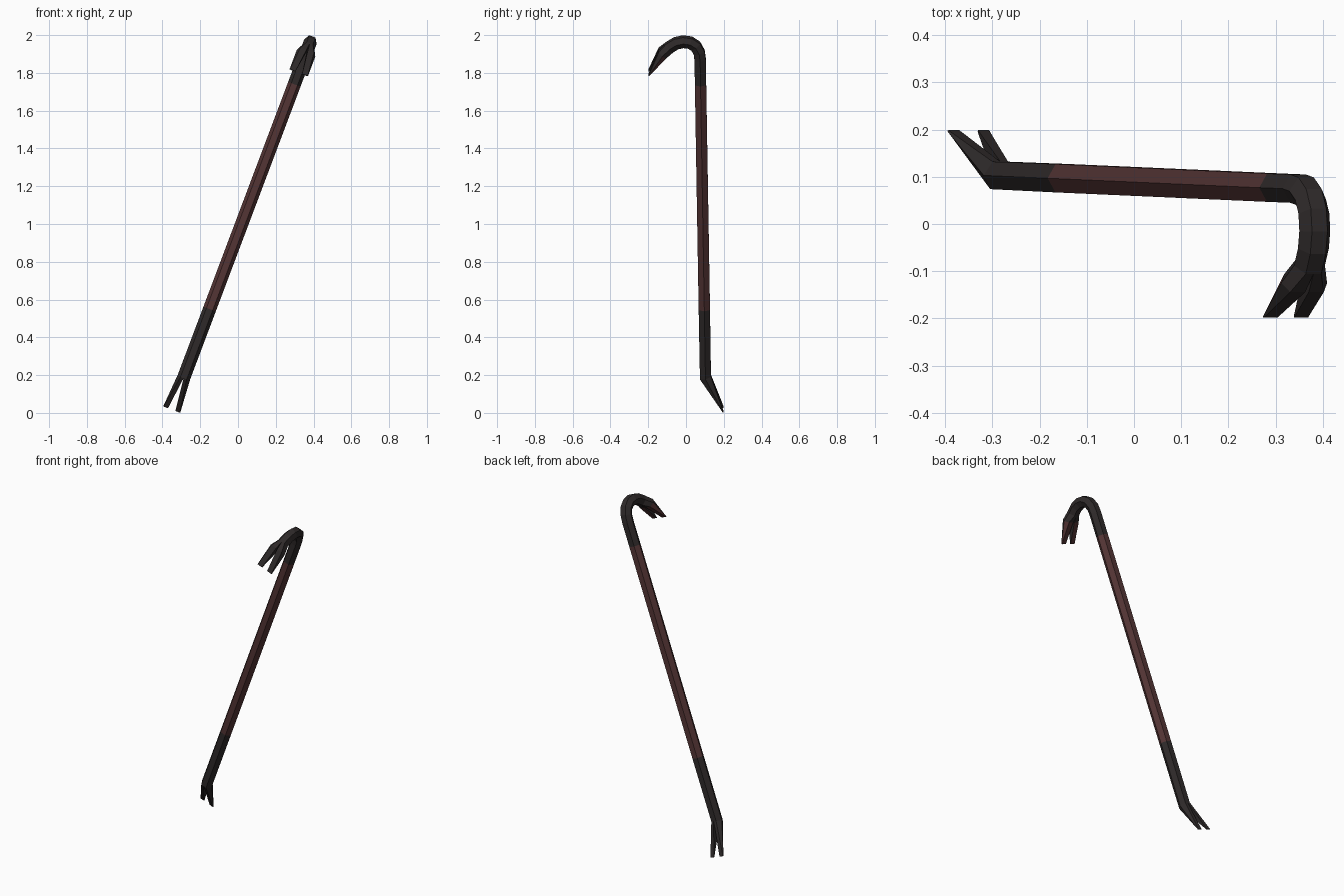
import bpy, bmesh
from mathutils import Vector

if "Cube" in bpy.data.objects:
    bpy.data.objects.remove(bpy.data.objects["Cube"])


def material(name, rgb):
    m = bpy.data.materials.new(name)
    m.diffuse_color = (*rgb, 1)
    m.use_nodes = True
    m.node_tree.nodes["Principled BSDF"].inputs["Base Color"].default_value = m.diffuse_color
    return m


steel = material("dark_steel", (0.028, 0.023, 0.023))
red = material("worn_red_paint", (0.088, 0.035, 0.035))

# The whole bar lies in one leaning plane; W is that plane's normal
W = Vector((-0.936, 0, 0.353))

# Centre line (y, z) from foot tip to hook tip
path = [(0.197, 0.018), (0.103, 0.19), (0.097, 0.55), (0.077, 1.74),
        (0.075, 1.87), (0.070, 1.908), (0.052, 1.941), (0.022, 1.960),
        (-0.015, 1.965), (-0.052, 1.957), (-0.088, 1.935),
        (-0.125, 1.905), (-0.197, 1.801)]
P = [Vector((-0.35 + 0.377 * (z - 0.02), y, z)) for y, z in path]


def normal(i):
    t = Vector()
    if i > 0:
        t += (P[i] - P[i - 1]).normalized()
    if i < len(P) - 1:
        t += (P[i + 1] - P[i]).normalized()
    return t.cross(W).normalized()


def ring(i, section):
    n = normal(i)
    return [P[i] + n * a + W * b for a, b in section]


def loft(bm, rings, mat_rule=lambda k, j: 0, caps=True):
    loops = [[bm.verts.new(p) for p in r] for r in rings]
    m = len(loops[0])
    for k in range(len(loops) - 1):
        for j in range(m):
            f = bm.faces.new((loops[k][j], loops[k][(j + 1) % m],
                              loops[k + 1][(j + 1) % m], loops[k + 1][j]))
            f.material_index = mat_rule(k, j)
    if caps:
        bm.faces.new(loops[0])
        bm.faces.new(loops[-1])


def finish(bm, name):
    bmesh.ops.recalc_face_normals(bm, faces=bm.faces[:])
    me = bpy.data.meshes.new(name)
    bm.to_mesh(me)
    bm.free()
    me.materials.append(steel)
    me.materials.append(red)
    bpy.context.collection.objects.link(bpy.data.objects.new(name, me))


# Hexagonal bar: flats face along the hook plane
HEX = [(0.03, -0.0175), (0.03, 0.0175), (0, 0.035),
       (-0.03, 0.0175), (-0.03, -0.0175), (0, -0.035)]

bm = bmesh.new()
loft(bm, [ring(i, HEX) for i in range(1, 5)],
     lambda k, j: 1 if k == 1 else 0, caps=False)
finish(bm, "shaft")

bm = bmesh.new()
loft(bm, [ring(i, HEX) for i in range(4, 11)], caps=False)
finish(bm, "hook_bend")


# Claw: two mirrored tines; each station = (path index, half thickness,
# inner edge, shoulder, outer edge)
def claw(name, stations, mat_rule=lambda k, j: 0):
    bm = bmesh.new()
    for s in (1, -1):
        rings = []
        for i, h, wi, wm, wo in stations:
            rings.append(ring(i, [(h, s * wi), (h, s * wm), (0, s * wo),
                                  (-h, s * wm), (-h, s * wi)]))
        loft(bm, rings, mat_rule)
    finish(bm, name)


claw("foot_claw", [(1, 0.03, 0, 0.0175, 0.035),
                   (0, 0.002, 0.021, 0.046, 0.048)])

# Underside of the hook claw carries the reddish wear
claw("hook_claw", [(10, 0.03, 0, 0.0175, 0.035),
                   (11, 0.026, 0.004, 0.038, 0.052),
                   (12, 0.002, 0.019, 0.050, 0.052)],
     lambda k, j: 1 if k == 1 and j < 2 else 0)
